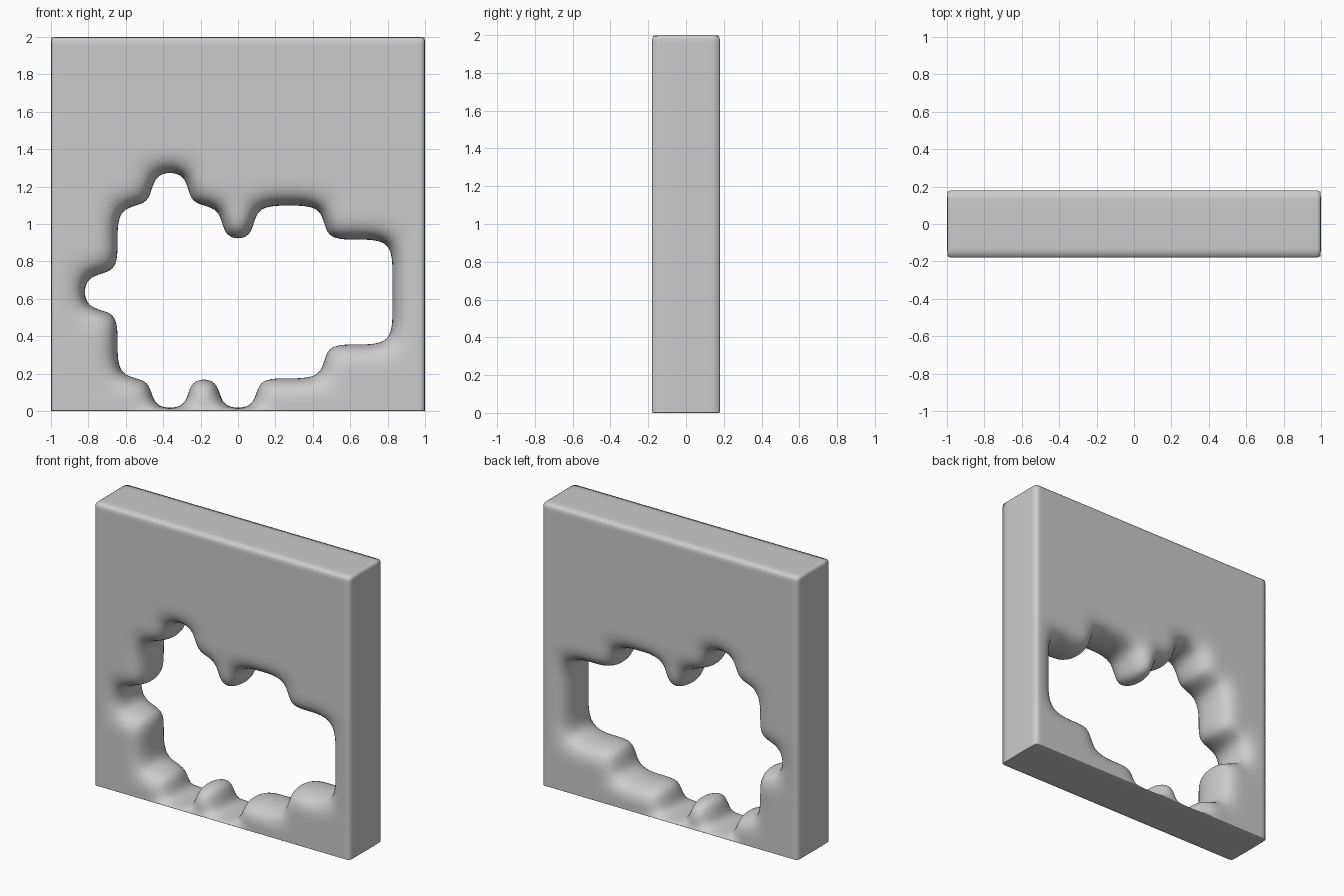
import bpy, bmesh

if "Cube" in bpy.data.objects:
    bpy.data.objects.remove(bpy.data.objects["Cube"])

# Wall of 11 x 11 blocks, one block thick, with a ragged breach
N, CELL, HALF = 11, 2 / 11, 0.18
xs = [-1 + i * CELL for i in range(N + 1)]
zs = [0, 0.012] + [k * CELL for k in range(1, N + 1)]  # thin sill row at the bottom

# Missing blocks: block row -> columns
breach = {0: [3, 5], 1: range(2, 8), 2: range(2, 10), 3: range(1, 10),
          4: range(2, 10), 5: [2, 3, 4, 6, 7], 6: [3]}


def solid(i, k):
    if not (0 <= i < N and 0 <= k <= N):
        return False
    return k == 0 or i not in breach.get(k - 1, [])


bm = bmesh.new()
verts = {}


def vert(i, s, k):
    key = (i, s, k)
    if key not in verts:
        verts[key] = bm.verts.new((xs[i], s * HALF, zs[k]))
    return verts[key]


def quad(*keys):
    bm.faces.new([vert(*key) for key in keys])


# Front, back and every exposed side of each solid block
for i in range(N):
    for k in range(N + 1):
        if not solid(i, k):
            continue
        for s in (-1, 1):
            quad((i, s, k), (i + 1, s, k), (i + 1, s, k + 1), (i, s, k + 1))
        for di, dk, a, b in ((-1, 0, (i, k), (i, k + 1)),
                             (1, 0, (i + 1, k), (i + 1, k + 1)),
                             (0, -1, (i, k), (i + 1, k)),
                             (0, 1, (i, k + 1), (i + 1, k + 1))):
            if not solid(i + di, k + dk):
                quad((a[0], -1, a[1]), (b[0], -1, b[1]), (b[0], 1, b[1]), (a[0], 1, a[1]))
bmesh.ops.recalc_face_normals(bm, faces=bm.faces)

# Keep the outer border tight while the breach stays soft
crease = bm.edges.layers.float.new("crease_edge")
for e in bm.edges:
    a, b = (v.co for v in e.verts)
    on_border = any(abs(a[ax] - val) < 1e-5 and abs(b[ax] - val) < 1e-5
                    for ax, val in ((0, -1), (0, 1), (2, 0), (2, 2)))
    if on_border and e.calc_face_angle(0) > 1:
        e[crease] = 0.55

mesh = bpy.data.meshes.new("broken_wall")
bm.to_mesh(mesh)
bm.free()
wall = bpy.data.objects.new("broken_wall", mesh)
bpy.context.collection.objects.link(wall)
mesh.shade_smooth()

sub = wall.modifiers.new("soften", 'SUBSURF')
sub.levels = sub.render_levels = 3
